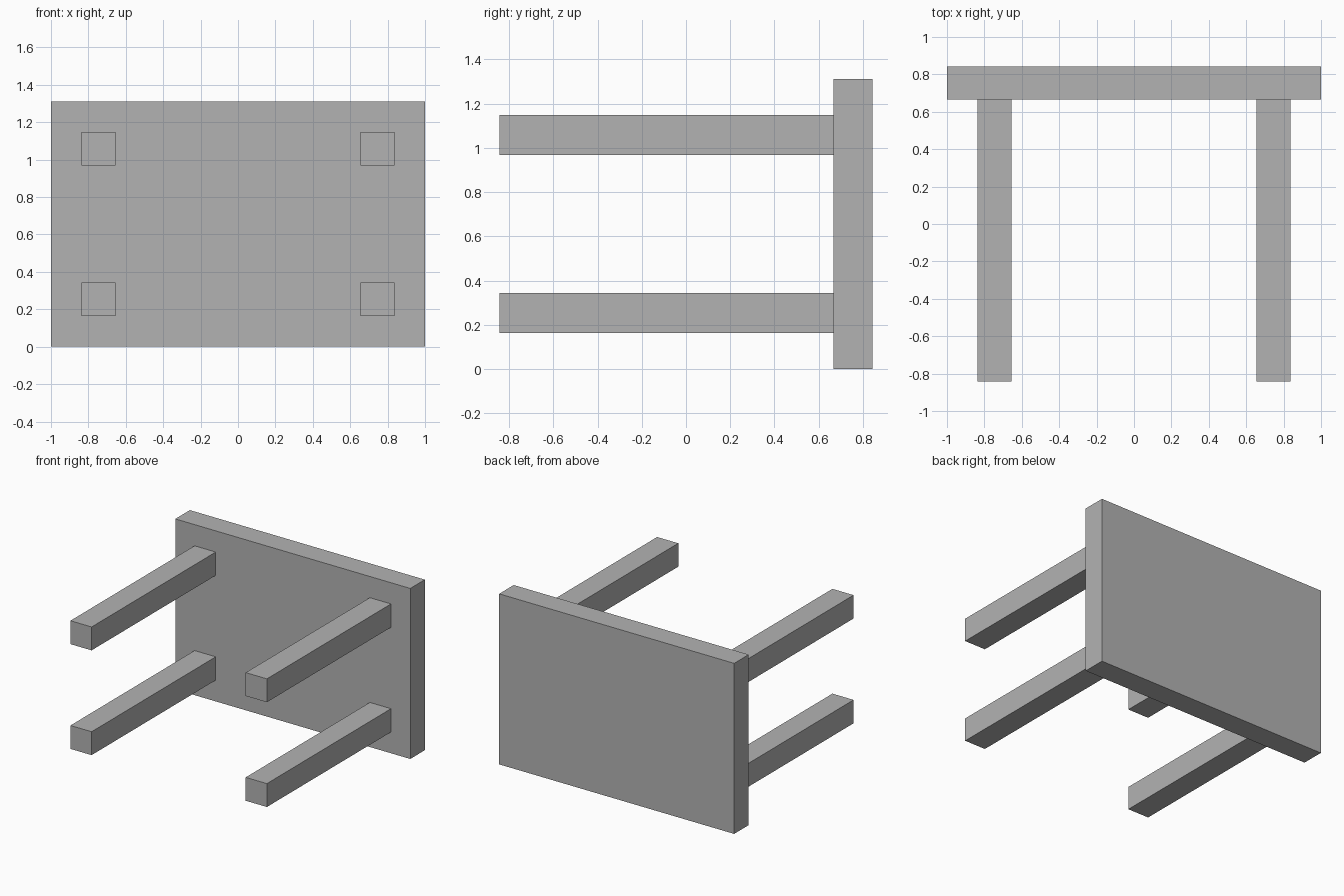
import bpy

# Remove the default cube
cube = bpy.data.objects.get("Cube")
if cube:
    bpy.data.objects.remove(cube, do_unlink=True)

# Single plain grey
GREY = (0.45, 0.45, 0.45, 1.0)
grey = bpy.data.materials.new("plain_grey")
grey.use_nodes = True
grey.diffuse_color = GREY
grey.node_tree.nodes["Principled BSDF"].inputs["Base Color"].default_value = GREY

WIDTH, HEIGHT = 2.0, 1.312
FRONT, JOINT, BACK = -0.843, 0.666, 0.843
LEG = 0.18
LEG_X, LEG_Z = 0.746, 0.403


def box(name, center, size):
    bpy.ops.mesh.primitive_cube_add(size=1, location=center)
    obj = bpy.context.object
    obj.name = name
    obj.scale = size
    bpy.ops.object.transform_apply(location=False, rotation=False, scale=True)
    obj.data.materials.append(grey)
    return obj


# Table top, standing on its long edge
box("table_top", (0, (JOINT + BACK) / 2, HEIGHT / 2), (WIDTH, BACK - JOINT, HEIGHT))

# Four square legs reaching forward
for side, sx in (("left", 1), ("right", -1)):
    for level, sz in (("upper", 1), ("lower", -1)):
        box(f"{level}_{side}_leg",
            (sx * LEG_X, (FRONT + JOINT) / 2, HEIGHT / 2 + sz * LEG_Z),
            (LEG, JOINT - FRONT, LEG))
